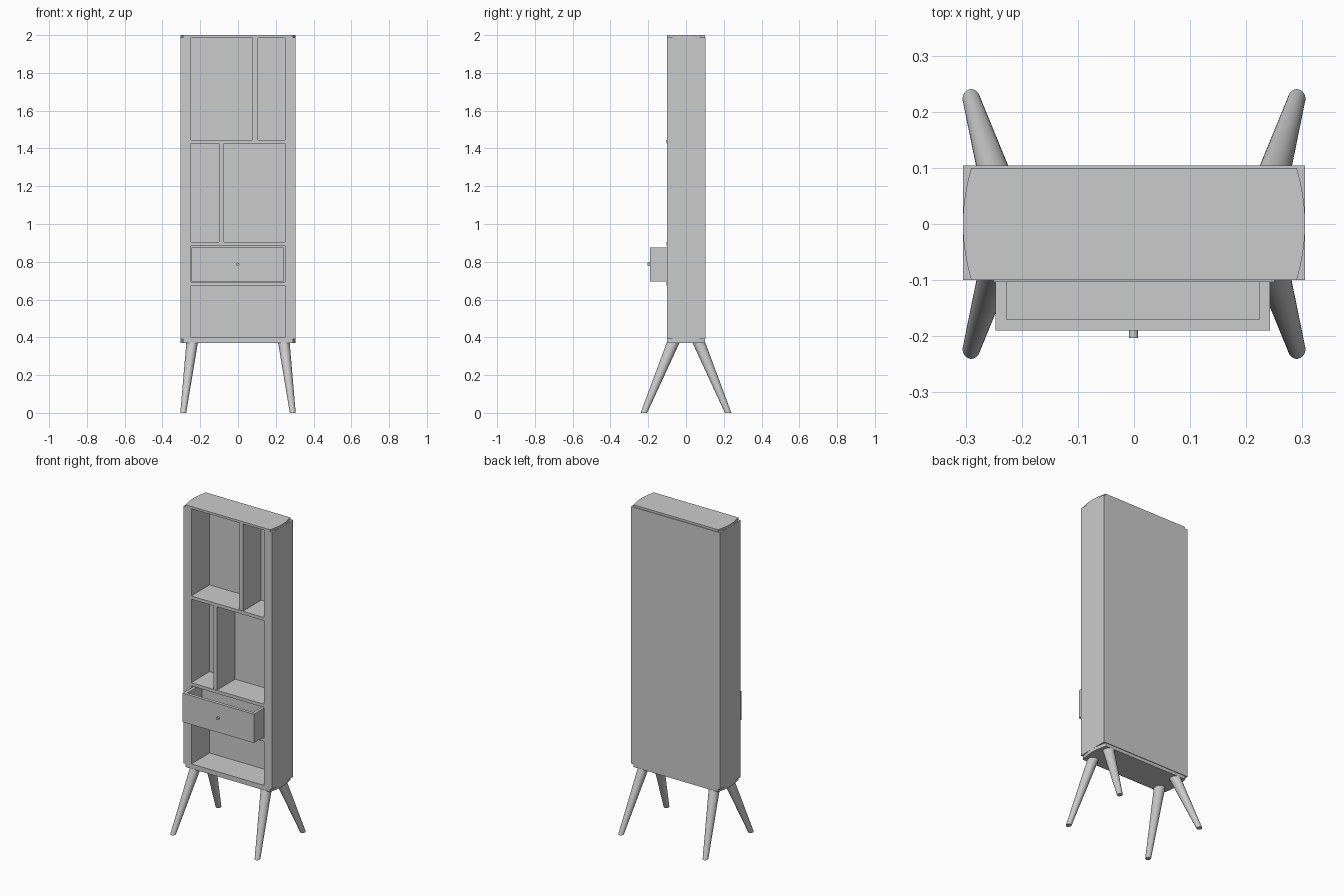
import bpy, bmesh, math
from mathutils import Vector

if "Cube" in bpy.data.objects:
    bpy.data.objects.remove(bpy.data.objects["Cube"])


def make(name, bm):
    bmesh.ops.recalc_face_normals(bm, faces=bm.faces)
    me = bpy.data.meshes.new(name)
    bm.to_mesh(me)
    bm.free()
    ob = bpy.data.objects.new(name, me)
    bpy.context.collection.objects.link(ob)
    return ob


def add_box(bm, x, y, z):
    vs = bmesh.ops.create_cube(bm, size=1)["verts"]
    for v in vs:
        v.co = Vector([a + (b - a) * (c + 0.5) for (a, b), c in zip((x, y, z), v.co)])


def box(name, x, y, z):
    bm = bmesh.new()
    add_box(bm, x, y, z)
    return make(name, bm)


def smooth(ob):
    bpy.ops.object.select_all(action="DESELECT")
    ob.select_set(True)
    bpy.context.view_layer.objects.active = ob
    bpy.ops.object.shade_smooth_by_angle(angle=math.radians(40))


# top and bottom boards with bowed ends
def bowed_board(name, z0, z1):
    bm = bmesh.new()
    ys = [-0.1 + 0.2 * i / 8 for i in range(9)]
    right = [(0.305 - 0.015 * (y / 0.1) ** 2, y) for y in ys]
    outline = right + [(-x, y) for x, y in reversed(right)]
    face = bm.faces.new([bm.verts.new((x, y, z0)) for x, y in outline])
    top = bmesh.ops.extrude_face_region(bm, geom=[face])["geom"]
    bmesh.ops.translate(bm, vec=(0, 0, z1 - z0),
                        verts=[g for g in top if isinstance(g, bmesh.types.BMVert)])
    # extruding from a lone face keeps it only when needed, so close the base
    edges = [e for e in bm.edges if e.is_boundary]
    if edges:
        bmesh.ops.holes_fill(bm, edges=edges)
    return make(name, bm)


bowed_board("top_board", 1.986, 2.0)
bowed_board("bottom_board", 0.37, 0.40)

# side panels and back
for s, side in ((-1, "left"), (1, "right")):
    box(side + "_side_panel", sorted((s * 0.25, s * 0.305)), (-0.1, 0.104), (0.39, 1.987))
box("back_panel", (-0.25, 0.25), (0.078, 0.104), (0.39, 1.987))

# shelves and dividers
for name, z in (("upper_shelf", (1.425, 1.445)), ("middle_shelf", (0.886, 0.906)),
                ("lower_shelf", (0.674, 0.694))):
    box(name, (-0.25, 0.25), (-0.103, 0.078), z)
box("upper_divider", (0.077, 0.105), (-0.1, 0.078), (1.445, 1.986))
box("middle_divider", (-0.10, -0.074), (-0.1, 0.078), (0.906, 1.425))

# open drawer
bm = bmesh.new()
add_box(bm, (-0.247, 0.242), (-0.19, -0.17), (0.696, 0.875))
add_box(bm, (-0.247, -0.227), (-0.17, -0.01), (0.696, 0.875))
add_box(bm, (0.224, 0.242), (-0.17, -0.01), (0.696, 0.875))
add_box(bm, (-0.227, 0.224), (-0.03, -0.01), (0.696, 0.875))
add_box(bm, (-0.227, 0.224), (-0.17, -0.03), (0.696, 0.712))
make("drawer", bm)

# drawer knob
bm = bmesh.new()
bmesh.ops.create_cone(bm, cap_ends=True, segments=24, radius1=0.008, radius2=0.008, depth=0.016)
for v in bm.verts:
    v.co = Vector((v.co.x - 0.001, -0.195 + v.co.z, 0.787 + v.co.y))
smooth(make("drawer_knob", bm))

# splayed tapered legs, cut flat at both ends
for sx, xn in ((-1, "left"), (1, "right")):
    for sy, yn in ((-1, "front"), (1, "back")):
        bm = bmesh.new()
        bmesh.ops.create_cone(bm, cap_ends=True, segments=32, radius1=0.0155,
                              radius2=0.0305, depth=0.372)
        for v in bm.verts:
            t = v.co.z / 0.372 + 0.5
            v.co.x += sx * (0.29 - 0.047 * t)
            v.co.y = v.co.y * 1.12 + sy * (0.223 - 0.155 * t)
            v.co.z += 0.186
        smooth(make(f"{yn}_{xn}_leg", bm))
